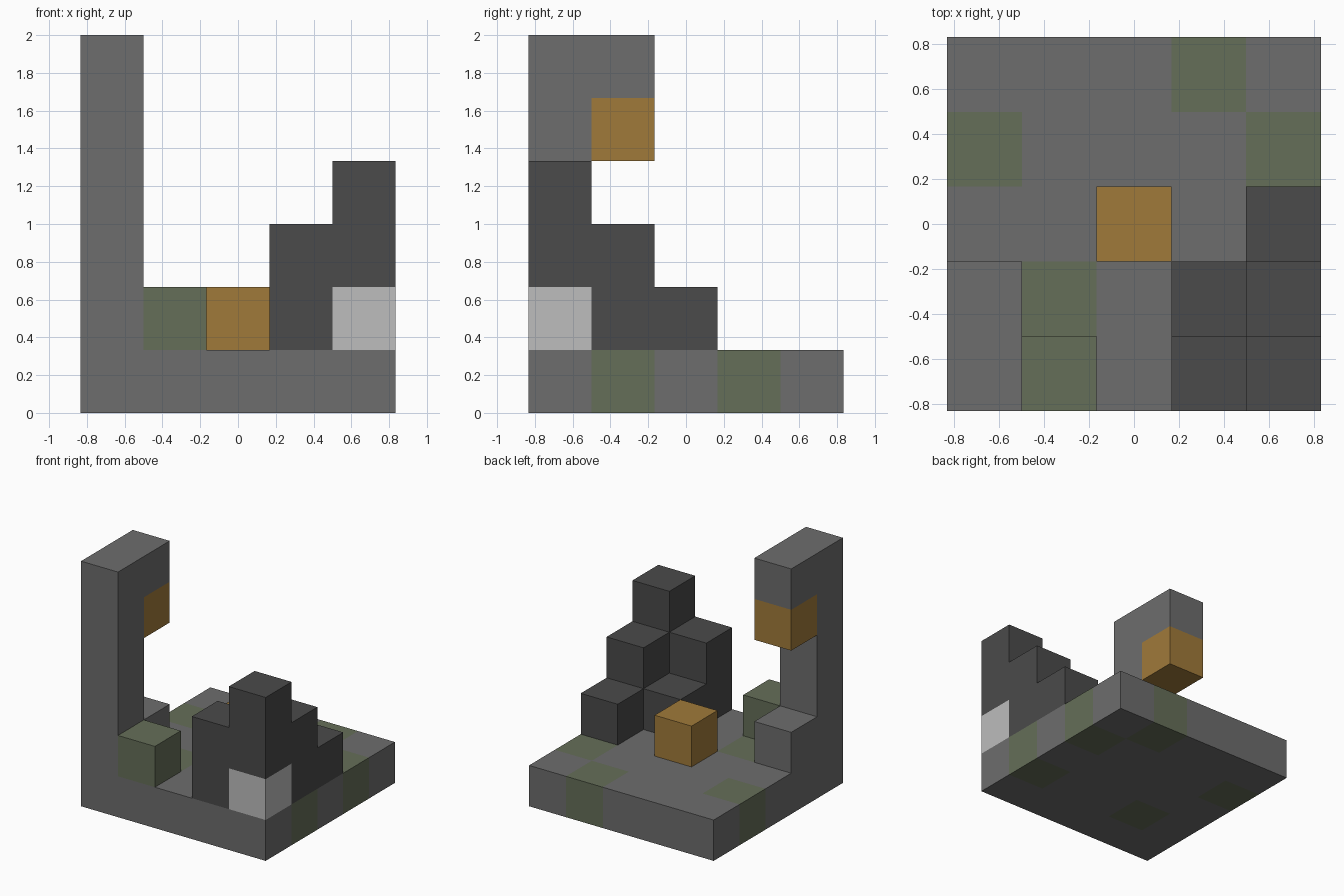
import bpy
import bmesh
from mathutils import Vector

if "Cube" in bpy.data.objects:
    bpy.data.objects.remove(bpy.data.objects["Cube"], do_unlink=True)

UNIT = 1 / 3    # edge of one block
HALF = 2.5      # half the slab width, in blocks


def material(name, r, g, b):
    mat = bpy.data.materials.new(name)
    mat.use_nodes = True
    mat.diffuse_color = (r, g, b, 1)
    for node in mat.node_tree.nodes:
        if node.type == "BSDF_PRINCIPLED":
            node.inputs["Base Color"].default_value = (r, g, b, 1)
            node.inputs["Roughness"].default_value = 0.9
    return mat


stone = material("stone grey", 0.153, 0.153, 0.153)
dark = material("dark grey", 0.069, 0.069, 0.069)
moss = material("moss green", 0.130, 0.156, 0.098)
gold = material("ochre gold", 0.352, 0.195, 0.042)
pale = material("pale grey", 0.509, 0.509, 0.509)


def pile(x, y, bottom, top):
    """Block cells of one vertical pile, as (column, row, level)."""
    return [(x, y, z) for z in range(bottom, top)]


# Slab: mossy cells are scattered among the stone ones
mossy = {(4, 3, 0), (3, 4, 0), (4, 1, 0), (0, 3, 0), (1, 1, 0)}
slab = [(x, y, 0) for x in range(5) for y in range(5)]

# Each part: block cells and their main material
parts = {
    "base_slab": (slab, stone),
    "tall_pillar": (pile(0, 0, 1, 6), stone),
    "pillar_overhang": (pile(0, 1, 5, 6), stone),
    "pillar_step": (pile(0, 1, 1, 2), stone),
    "hanging_lantern": (pile(0, 1, 4, 5), gold),
    "centre_block": (pile(2, 2, 1, 2), gold),
    "mossy_block": (pile(1, 0, 1, 2), moss),
    "pale_corner_block": (pile(4, 0, 1, 2), pale),
    "stepped_mound": (pile(4, 0, 2, 4) + pile(3, 0, 1, 3) + pile(4, 1, 1, 3)
                      + pile(3, 1, 1, 2) + pile(4, 2, 1, 2), dark),
}
filled = {cell for cells, _ in parts.values() for cell in cells}


def build(name, cells, main):
    """Make one part from the exposed sides of its blocks."""
    bm = bmesh.new()
    for cell in cells:
        centre = Vector(cell) + Vector((0.5 - HALF, 0.5 - HALF, 0.5))
        for axis in range(3):
            for sign in (-1, 1):
                normal = Vector((0, 0, 0))
                normal[axis] = sign
                beside = tuple(int(c + n) for c, n in zip(cell, normal))
                if beside in filled:
                    continue
                u = Vector((0, 0, 0))
                u[(axis + 1) % 3] = 0.5
                v = normal.cross(u)
                mid = centre + normal / 2
                ring = (mid - u - v, mid + u - v, mid + u + v, mid - u + v)
                face = bm.faces.new([bm.verts.new(p * UNIT) for p in ring])
                face.material_index = int(cell in mossy)
    bmesh.ops.remove_doubles(bm, verts=bm.verts, dist=0.001)
    mesh = bpy.data.meshes.new(name)
    bm.to_mesh(mesh)
    bm.free()
    mesh.materials.append(main)
    if any(cell in mossy for cell in cells):
        mesh.materials.append(moss)
    obj = bpy.data.objects.new(name, mesh)
    bpy.context.collection.objects.link(obj)


for part_name, (part_cells, part_material) in parts.items():
    build(part_name, part_cells, part_material)
